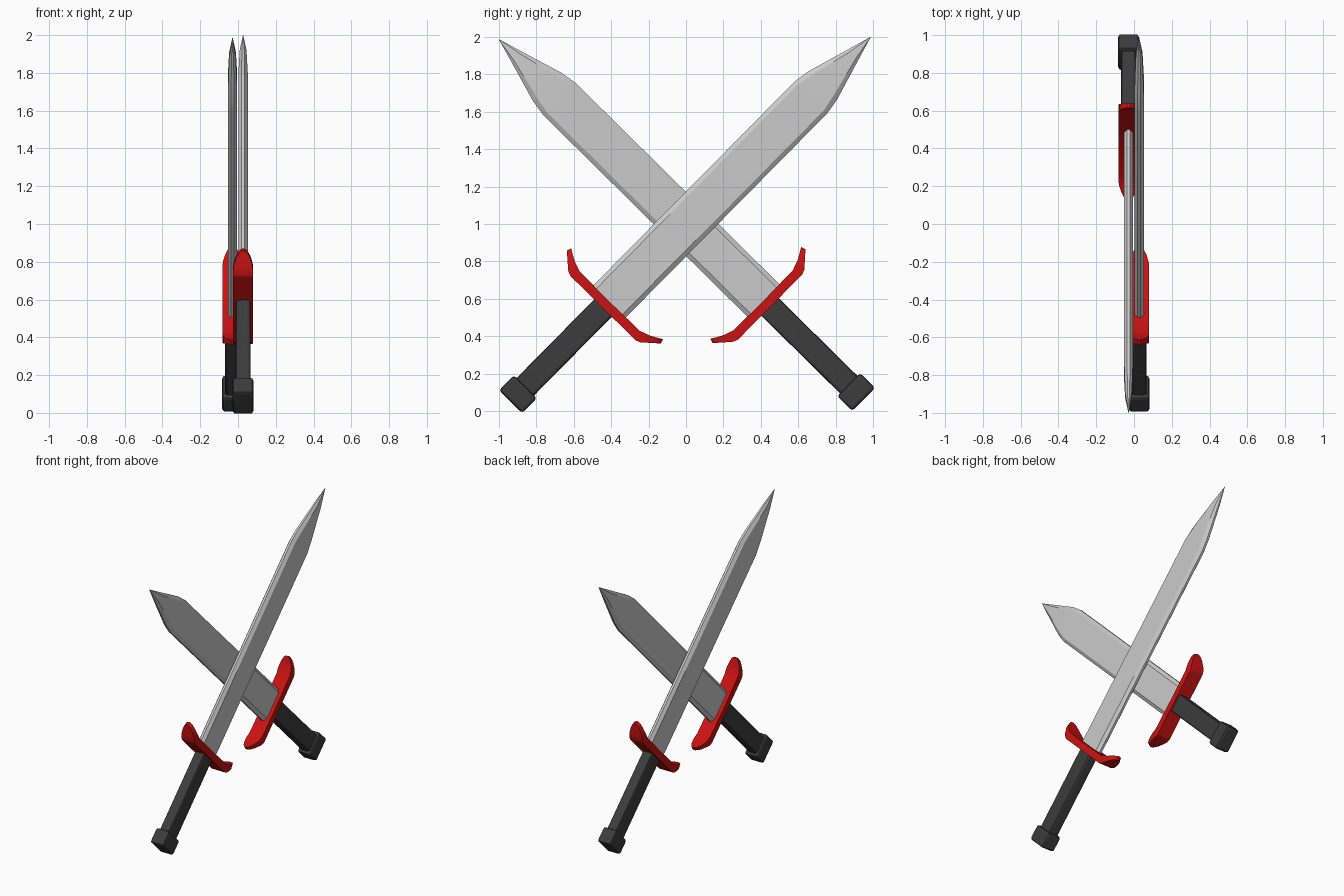
import bpy, bmesh
from math import radians
from mathutils import Matrix

if "Cube" in bpy.data.objects:
    bpy.data.objects.remove(bpy.data.objects["Cube"])


def material(name, rgb):
    m = bpy.data.materials.new(name)
    m.diffuse_color = (*rgb, 1)
    m.use_nodes = True
    m.node_tree.nodes["Principled BSDF"].inputs["Base Color"].default_value = m.diffuse_color
    return m


RED = material("guard_red", (0.6, 0.006, 0.006))
DARK = material("grip_dark", (0.045, 0.045, 0.045))


def finish(bm, name, mat, place):
    bmesh.ops.remove_doubles(bm, verts=bm.verts, dist=1e-5)
    bmesh.ops.recalc_face_normals(bm, faces=bm.faces)
    bm.transform(place)
    me = bpy.data.meshes.new(name)
    bm.to_mesh(me)
    bm.free()
    ob = bpy.data.objects.new(name, me)
    bpy.context.collection.objects.link(ob)
    if mat:
        me.materials.append(mat)
    bpy.context.view_layer.objects.active = ob
    bpy.ops.object.select_all(action='DESELECT')
    ob.select_set(True)
    bpy.ops.object.shade_smooth_by_angle(angle=radians(20))
    return ob


def loft(name, rings, mat, place):
    """Skin a list of equal-sized rings and cap both ends."""
    bm = bmesh.new()
    rows = [[bm.verts.new(p) for p in r] for r in rings]
    for a, b in zip(rows, rows[1:]):
        for i in range(len(a)):
            j = (i + 1) % len(a)
            bm.faces.new((a[i], a[j], b[j], b[i]))
    bm.faces.new(rows[0])
    bm.faces.new(rows[-1])
    return finish(bm, name, mat, place)


def block(name, half_x, half_y, z0, z1, bevel, segments, mat, place):
    """Box with bevelled edges."""
    bm = bmesh.new()
    size = Matrix.Diagonal((2 * half_x, 2 * half_y, z1 - z0, 1))
    bmesh.ops.create_cube(bm, size=1, matrix=Matrix.Translation((0, 0, (z0 + z1) / 2)) @ size)
    bmesh.ops.bevel(bm, geom=bm.edges[:], offset=bevel, segments=segments,
                    profile=0.5, affect='EDGES')
    return finish(bm, name, mat, place)


# blade stations: height, half width, flat half width, half thickness, edge half thickness
BLADE = [(-0.59, .122, .098, .025, .008), (0.95, .122, .098, .025, .008),
         (1.04, .108, .080, .025, .008), (1.27, .040, .024, .018, .006),
         (1.405, .0008, .0004, .0008, .0004)]

# half guard stations: bottom (y, z), top (y, z), half thickness in x
GUARD = [(.0, -.632, .0, -.583, .053), (.245, -.632, .225, -.580, .053),
         (.270, -.622, .255, -.570, .053), (.292, -.603, .278, -.562, .050),
         (.325, -.574, .312, -.544, .038), (.343, -.558, .334, -.531, .025),
         (.353, -.549, .345, -.524, .008)]


def blade_ring(z, w, f, t, e):
    return [(t, f, z), (e, w, z), (-e, w, z), (-t, f, z),
            (-t, -f, z), (-e, -w, z), (e, -w, z), (t, -f, z)]


def guard_ring(s, yb, zb, yt, zt, h):
    return [(-h, s * yb, zb), (h, s * yb, zb), (h, s * yt, zt), (-h, s * yt, zt)]


def sword(tag, x, angle):
    place = Matrix.Translation((x, 0, 1)) @ Matrix.Rotation(radians(angle), 4, 'X')
    loft("blade_" + tag, [blade_ring(*s) for s in BLADE], None, place)
    rings = [guard_ring(-1, *s) for s in reversed(GUARD)]
    rings += [guard_ring(1, *s) for s in GUARD[1:]]
    loft("guard_" + tag, rings, RED, place)
    block("handle_" + tag, .040, .066, -1.26, -.60, .016, 2, DARK, place)
    block("pommel_" + tag, .055, .087, -1.335, -1.222, .016, 2, DARK, place)


# two crossed swords lying side by side
sword("a", .027, -44.63)
sword("b", -.029, 45.37)
